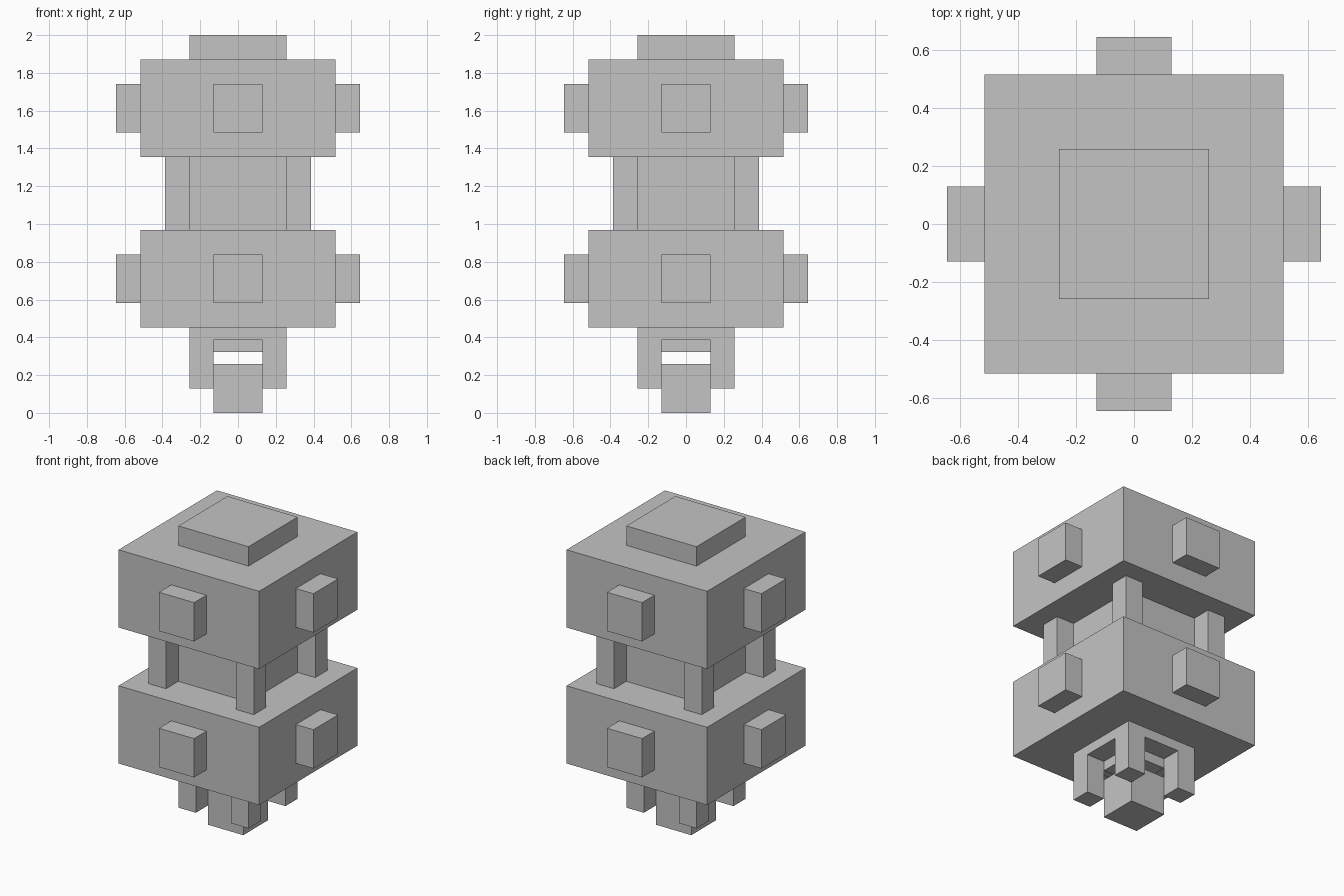
import bpy
import bmesh
from mathutils import Matrix, Vector

if "Cube" in bpy.data.objects:
    bpy.data.objects.remove(bpy.data.objects["Cube"], do_unlink=True)

U = 2 / 15.5  # one grid unit; every part sits on half units

grey = bpy.data.materials.new("plain_grey")
grey.use_nodes = True
colour = (0.55, 0.55, 0.55, 1)
grey.diffuse_color = colour
grey.node_tree.nodes["Principled BSDF"].inputs["Base Color"].default_value = colour


def box(name, half, bottom, top, x=0, y=0):
    """Square box, half a side wide each way, between two heights in units."""
    mesh = bpy.data.meshes.new(name)
    bm = bmesh.new()
    place = Matrix.Translation(Vector((x, y, (bottom + top) / 2)) * U)
    size = Matrix.Diagonal((2 * half * U, 2 * half * U, (top - bottom) * U, 1))
    bmesh.ops.create_cube(bm, size=1, matrix=place @ size)
    bm.to_mesh(mesh)
    bm.free()
    mesh.materials.append(grey)
    obj = bpy.data.objects.new(name, mesh)
    bpy.context.collection.objects.link(obj)
    return obj


def corners(name, offset, bottom, top):
    """Four square posts at the corners."""
    for side, sx in (("left", 1), ("right", -1)):
        for end, sy in (("front", -1), ("back", 1)):
            box(f"{end}_{side}_{name}", 0.5, bottom, top, sx * offset, sy * offset)


def stud(name, direction, bottom):
    """Block standing one unit out from the side of a large block."""
    dx, dy = direction
    obj = box(name, 1, bottom, bottom + 2)
    for v in obj.data.vertices:
        v.co.x = v.co.x * (0.5 if dx else 1) + dx * 4.5 * U
        v.co.y = v.co.y * (0.5 if dy else 1) + dy * 4.5 * U


# Large blocks with a stud on each side
sides = {"front": (0, -1), "back": (0, 1), "left": (1, 0), "right": (-1, 0)}
for level, base in (("lower", 3.5), ("upper", 10.5)):
    box(f"{level}_block", 4, base, base + 4)
    for side, direction in sides.items():
        stud(f"{level}_{side}_stud", direction, base + 1)

# Cap, waist and waist posts
box("top_cap", 2, 14.5, 15.5)
box("waist_core", 2, 7.5, 10.5)
corners("waist_post", 2.5, 7.5, 10.5)

# Base plate with legs, inner plate and hanging cube
box("base_plate", 2, 3, 3.5)
corners("leg", 1.5, 1, 3)
box("inner_plate", 1, 2.5, 3)
box("hanging_cube", 1, 0, 2)
